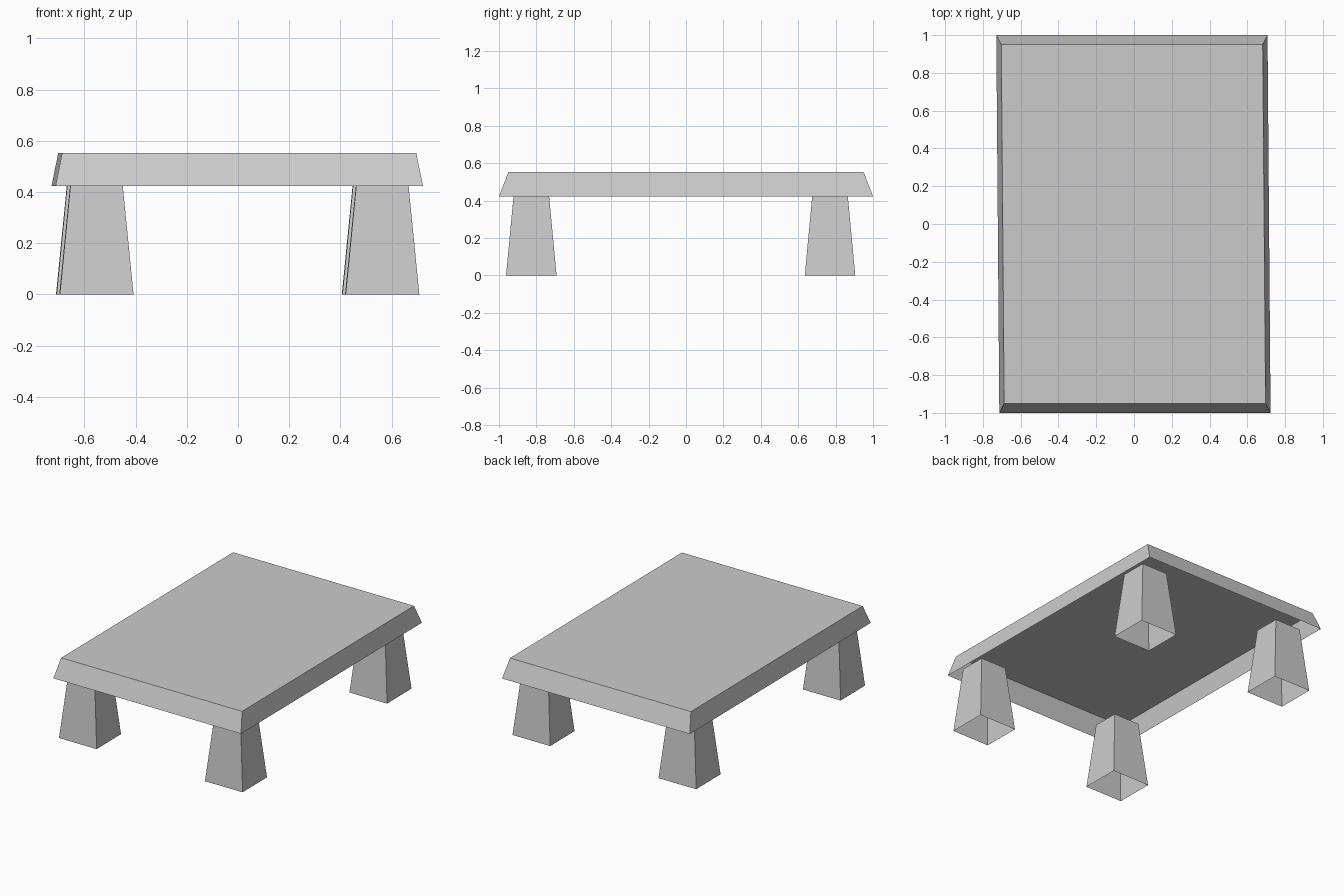
import bpy
import bmesh

cube = bpy.data.objects.get("Cube")
if cube:
    bpy.data.objects.remove(cube, do_unlink=True)

grey = bpy.data.materials.new("stone grey")
grey.use_nodes = True
colour = (0.6, 0.6, 0.6, 1)
grey.diffuse_color = colour
grey.node_tree.nodes["Principled BSDF"].inputs["Base Color"].default_value = colour

SKEW = -0.008  # slight lean of the long sides


def tapered_shell(name, centre, bottom, top, z0, z1, capped):
    """Four sloping walls, open below, with an optional flat top."""
    bm = bmesh.new()
    cx, cy = centre
    rings = []
    for (hx, hy), z in ((bottom, z0), (top, z1)):
        ring = []
        for sx, sy in ((-1, -1), (1, -1), (1, 1), (-1, 1)):
            y = cy + sy * hy
            ring.append(bm.verts.new((cx + sx * hx + SKEW * y, y, z)))
        rings.append(ring)
    low, high = rings
    for i in range(4):
        j = (i + 1) % 4
        bm.faces.new((low[i], low[j], high[j], high[i]))
    if capped:
        bm.faces.new(high)
    mesh = bpy.data.meshes.new(name)
    bm.to_mesh(mesh)
    bm.free()
    mesh.materials.append(grey)
    obj = bpy.data.objects.new(name, mesh)
    bpy.context.collection.objects.link(obj)
    return obj


# Hollow table top with sloping rim
tapered_shell("table_top", (-0.003, 0), (0.718, 1.0), (0.692, 0.95), 0.423, 0.552, True)

# Four flared legs tucked up inside the rim
for side, x in (("left", 0.557), ("right", -0.56)):
    for end, y in (("front", -0.827), ("back", 0.77)):
        tapered_shell(f"{end}_{side}_leg", (x, y), (0.144, 0.135), (0.099, 0.092),
                      0, 0.457, False)
